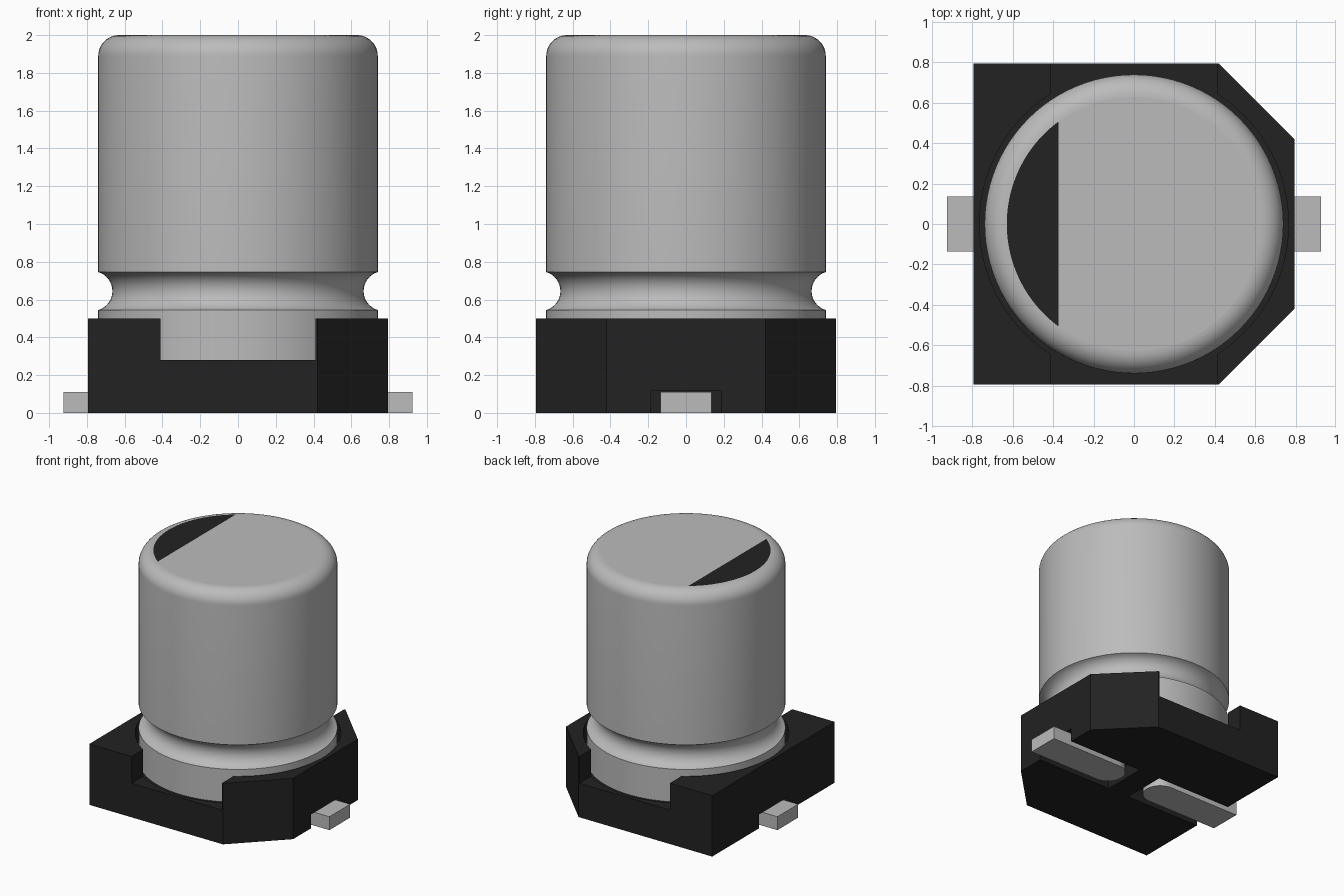
import bpy, bmesh
from math import sin, cos, pi, acos
from mathutils import Vector, Matrix

if "Cube" in bpy.data.objects:
    bpy.data.objects.remove(bpy.data.objects["Cube"])


def material(name, value, metallic=0.0):
    m = bpy.data.materials.new(name)
    m.use_nodes = True
    color = (value, value, value, 1)
    m.diffuse_color = color
    bsdf = m.node_tree.nodes["Principled BSDF"]
    bsdf.inputs["Base Color"].default_value = color
    return m


silver = material("silver grey", 0.5)
black = material("black plastic", 0.016)


def make_object(name, bm, *mats):
    bmesh.ops.recalc_face_normals(bm, faces=bm.faces)
    me = bpy.data.meshes.new(name)
    bm.to_mesh(me)
    bm.free()
    ob = bpy.data.objects.new(name, me)
    bpy.context.collection.objects.link(ob)
    for m in mats:
        me.materials.append(m)
    return ob


def prism(name, outline, z0, z1, *mats):
    """Extrude a flat outline from z0 up to z1."""
    bm = bmesh.new()
    face = bm.faces.new([bm.verts.new((x, y, z0)) for x, y in outline])
    top = bmesh.ops.extrude_face_region(bm, geom=[face])["geom"]
    verts = [v for v in top if isinstance(v, bmesh.types.BMVert)]
    bmesh.ops.translate(bm, verts=verts, vec=(0, 0, z1 - z0))
    return make_object(name, bm, *mats)


def rect(x0, x1, y):
    return [(x0, -y), (x1, -y), (x1, y), (x0, y)]


def activate(ob):
    bpy.ops.object.select_all(action="DESELECT")
    ob.select_set(True)
    bpy.context.view_layer.objects.active = ob


def cut(ob, cutter):
    mod = ob.modifiers.new("cut", "BOOLEAN")
    mod.operation, mod.solver, mod.object = "DIFFERENCE", "EXACT", cutter
    activate(ob)
    bpy.ops.object.modifier_apply(modifier=mod.name)
    bpy.data.objects.remove(cutter)


# Base: square block with two chamfered corners
H, C = 0.795, 0.42
base = prism("base", [(-H, -H), (C, -H), (H, -C), (H, C), (C, H), (-H, H)],
             0, 0.5, black)

# Open windows front and back, round seat for the can, two lead slots
cut(base, prism("window_cutter", rect(-0.41, 0.41, 1), 0.28, 0.7))
seat = [(0.765 * cos(2 * pi * i / 96), 0.765 * sin(2 * pi * i / 96)) for i in range(96)]
cut(base, prism("seat_cutter", seat, 0.275, 0.7))
for s in (-1, 1):
    cut(base, prism("slot_cutter", rect(*sorted((s * 0.1, s)), 0.187), -0.1, 0.115))
activate(base)
bpy.ops.object.shade_smooth_by_angle()

# Leads: flat bars with a rounded inner end
W, TIP, END = 0.135, 0.13, 0.925
for name, s in (("left_lead", 1), ("right_lead", -1)):
    arc = [(s * (TIP + W - W * sin(pi * i / 16)), W * cos(pi * i / 16)) for i in range(17)]
    lead = prism(name, arc + [(s * END, -W), (s * END, W)], 0, 0.11, silver)
    activate(lead)
    bpy.ops.object.shade_smooth_by_angle()

# Can: turned profile with a rolled groove and a rounded top edge
R, FILLET, GROOVE = 0.74, 0.11, 0.105
groove_x, groove_z = 0.77, 0.645
half = acos((groove_x - R) / GROOVE)
profile = [(0.0, 0.275), (R, 0.275)]
for i in range(17):
    a = -half + 2 * half * i / 16
    profile.append((groove_x - GROOVE * cos(a), groove_z + GROOVE * sin(a)))
for i in range(11):
    a = pi / 2 * i / 10
    profile.append((R - FILLET + FILLET * cos(a), 2 - FILLET + FILLET * sin(a)))

bm = bmesh.new()
verts = [bm.verts.new((r, 0, z)) for r, z in profile]
edges = [bm.edges.new(pair) for pair in zip(verts, verts[1:])]
bmesh.ops.spin(bm, geom=verts + edges, axis=(0, 0, 1), cent=(0, 0, 0),
               angle=2 * pi, steps=96)
bmesh.ops.remove_doubles(bm, verts=bm.verts, dist=0.0001)

# Flat top, split along a chord to give the dark polarity mark
rim = [e for e in bm.edges if e.is_boundary]
cap = bmesh.ops.contextual_create(bm, geom=rim)["faces"][0]
bmesh.ops.bisect_plane(bm, geom=[cap] + list(cap.edges) + list(cap.verts),
                       plane_co=(-0.375, 0, 0), plane_no=(1, 0, 0))
can = make_object("can", bm, silver, black)
activate(can)
bpy.ops.object.shade_smooth_by_angle()
for p in can.data.polygons:
    if p.center.z > 1.9999:
        p.use_smooth = False
        p.material_index = int(p.center.x < -0.375)
